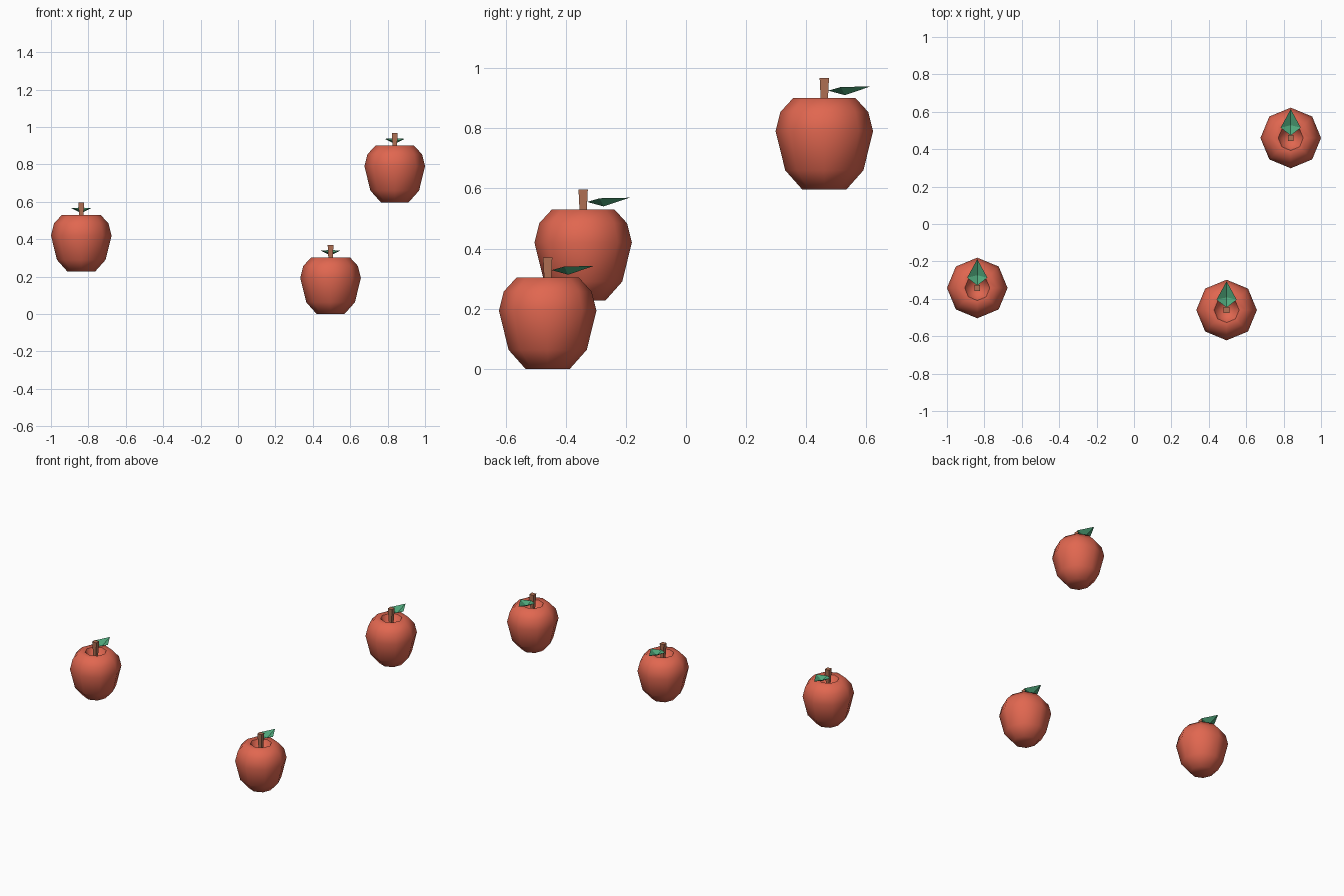
import bpy
import bmesh
from math import pi, cos, sin

cube = bpy.data.objects.get("Cube")
if cube:
    bpy.data.objects.remove(cube, do_unlink=True)


def material(name, rgb):
    mat = bpy.data.materials.new(name)
    mat.use_nodes = True
    color = (*rgb, 1.0)
    mat.diffuse_color = color
    mat.node_tree.nodes["Principled BSDF"].inputs["Base Color"].default_value = color
    return mat


def lathe(bm, profile, sides, turn=0.0):
    """Revolve (radius, height) points and close both ends."""
    rings = []
    for r, z in profile:
        angles = [turn + 2 * pi * i / sides for i in range(sides)]
        rings.append([bm.verts.new((r * cos(a), r * sin(a), z)) for a in angles])
    for low, high in zip(rings, rings[1:]):
        for i in range(sides):
            j = (i + 1) % sides
            bm.faces.new((low[i], low[j], high[j], high[i]))
    bm.faces.new(rings[0][::-1])
    bm.faces.new(rings[-1])
    return rings


def finish(bm, name, mat):
    mesh = bpy.data.meshes.new(name)
    bm.to_mesh(mesh)
    bm.free()
    mesh.materials.append(mat)
    return mesh


def fruit_mesh(mat):
    # Smooth eight-sided body with a sharp rim around the stem hollow
    bm = bmesh.new()
    rings = lathe(bm, [(.074, 0), (.13, .063), (.162, .193), (.146, .257),
                       (.104, .303), (.067, .302), (.048, .262), (.014, .25)], 8)
    for face in bm.faces:
        face.smooth = True
    rim = set(rings[5])
    for edge in bm.edges:
        if rim.issuperset(edge.verts):
            edge.smooth = False
    return finish(bm, "fruit_body", mat)


def stem_mesh(mat):
    # Flat-sided stem, wider at its top
    bm = bmesh.new()
    lathe(bm, [(.013, .245), (.022, .37)], 4, pi / 4)
    return finish(bm, "stem", mat)


def leaf_mesh(mat):
    # Thin leaf folded along its midrib
    bm = bmesh.new()
    base = bm.verts.new((0, .013, .328))
    mid = bm.verts.new((0, .068, .313))
    tip = bm.verts.new((0, .154, .342))
    for side in (-1, 1):
        edge = bm.verts.new((side * .054, .055, .34))
        for tri in ((base, mid, edge), (mid, tip, edge)):
            bm.faces.new(tri if side < 0 else tri[::-1])
    bmesh.ops.recalc_face_normals(bm, faces=bm.faces)
    bm.normal_update()
    if sum(f.normal.z for f in bm.faces) < 0:
        bmesh.ops.reverse_faces(bm, faces=bm.faces)
    return finish(bm, "leaf", mat)


parts = {
    "fruit_body": fruit_mesh(material("apple red", (.75, .135, .08))),
    "stem": stem_mesh(material("stem brown", (.45, .165, .09))),
    "leaf": leaf_mesh(material("leaf green", (.085, .41, .21))),
}

# Three identical apples hanging at different heights
places = {
    "right": (-.838, -.342, .227),
    "front": (.495, -.46, 0),
    "back": (.838, .46, .597),
}
for place, location in places.items():
    for part, mesh in parts.items():
        obj = bpy.data.objects.new(f"{place}_{part}", mesh)
        obj.location = location
        bpy.context.collection.objects.link(obj)
